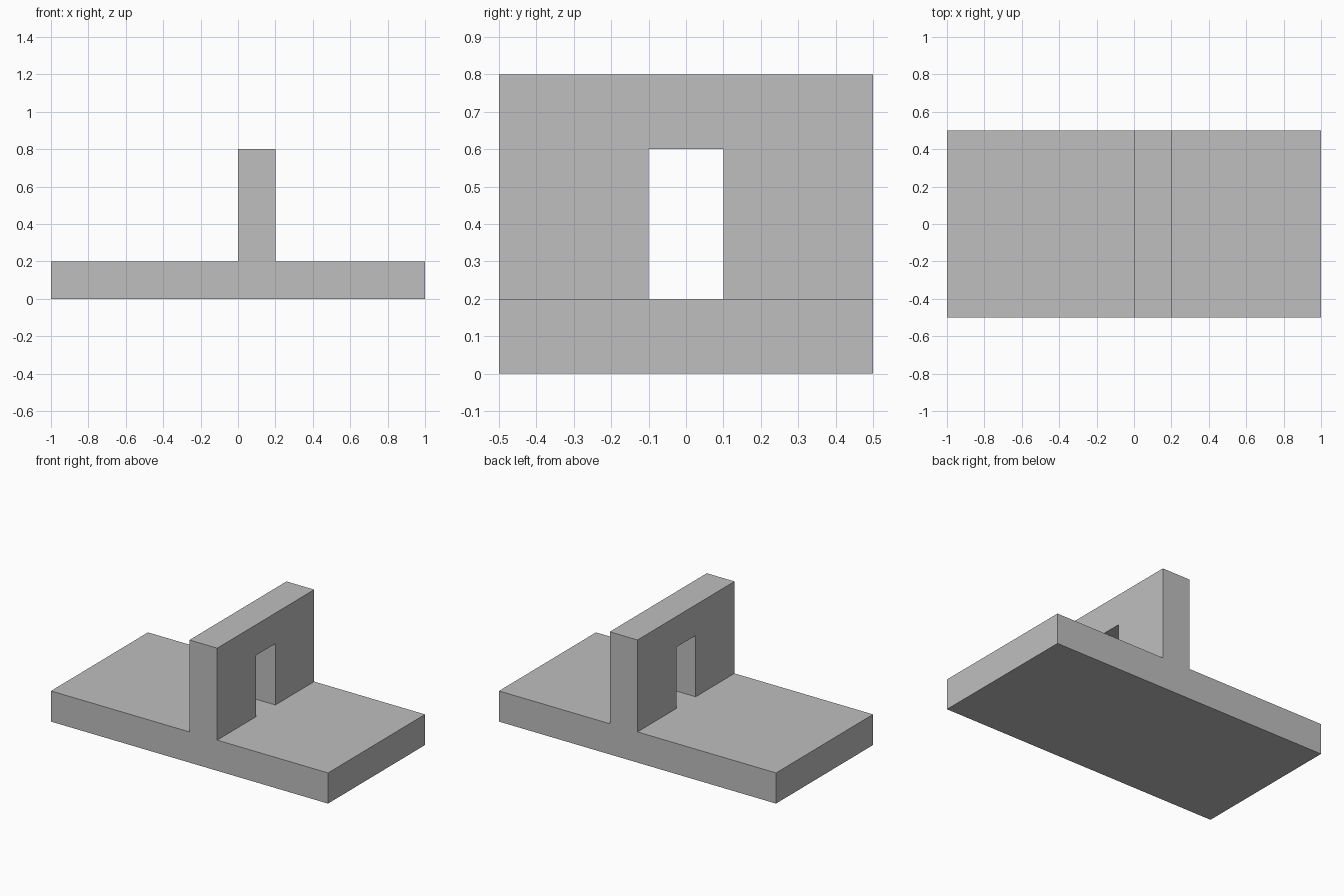
import bpy
import bmesh
from mathutils import Vector

cube = bpy.data.objects.get("Cube")
if cube:
    bpy.data.objects.remove(cube, do_unlink=True)

# Single plain grey
GREY = (0.52, 0.52, 0.52, 1.0)
grey = bpy.data.materials.new("plain_grey")
grey.use_nodes = True
grey.diffuse_color = GREY
grey.node_tree.nodes["Principled BSDF"].inputs["Base Color"].default_value = GREY


def extrude_along_x(name, profile, x0, x1):
    """Solid made by sweeping a (y, z) outline from x0 to x1."""
    bm = bmesh.new()
    face = bm.faces.new([bm.verts.new((x0, y, z)) for y, z in profile])
    swept = bmesh.ops.extrude_face_region(bm, geom=[face], use_keep_orig=True)
    moved = [g for g in swept["geom"] if isinstance(g, bmesh.types.BMVert)]
    bmesh.ops.translate(bm, verts=moved, vec=Vector((x1 - x0, 0, 0)))
    bmesh.ops.recalc_face_normals(bm, faces=bm.faces)
    mesh = bpy.data.meshes.new(name)
    bm.to_mesh(mesh)
    bm.free()
    mesh.materials.append(grey)
    obj = bpy.data.objects.new(name, mesh)
    bpy.context.collection.objects.link(obj)
    return obj


# Flat slab
extrude_along_x("base_slab", [(-0.5, 0), (0.5, 0), (0.5, 0.2), (-0.5, 0.2)], -1.0, 1.0)

# Upright wall with a doorway open at the bottom
half = [(0.1, 0.6), (0.1, 0.2), (0.5, 0.2), (0.5, 0.8)]
outline = half + [(-y, z) for y, z in reversed(half)]
extrude_along_x("doorway_wall", outline, 0.0, 0.2)
